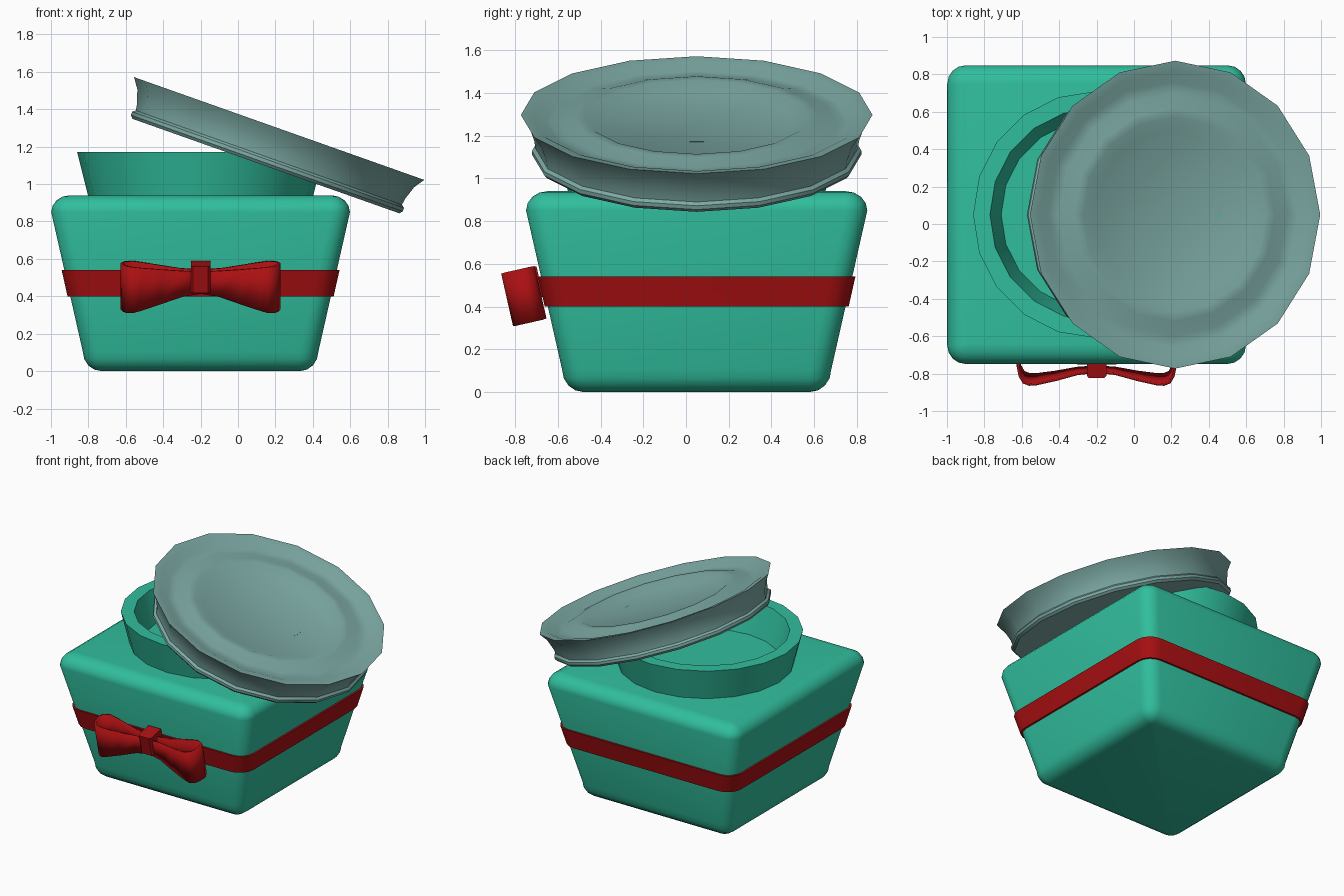
import bpy, bmesh, math
from mathutils import Vector

if "Cube" in bpy.data.objects:
    bpy.data.objects.remove(bpy.data.objects["Cube"])

CX, CY = -0.2, 0.05      # box centre


def material(name, rgb):
    m = bpy.data.materials.new(name)
    m.diffuse_color = (*rgb, 1)
    m.use_nodes = True
    m.node_tree.nodes["Principled BSDF"].inputs["Base Color"].default_value = m.diffuse_color
    return m


TEAL = material("teal", (0.030, 0.515, 0.337))
GREY = material("grey_green", (0.205, 0.402, 0.376))
RED = material("red", (0.40, 0.005, 0.006))


def loft(name, rings, mat, caps=(True, True), closed=False, angle=35):
    """Skin a list of vertex rings into one object."""
    bm = bmesh.new()
    vs = [[bm.verts.new(p) for p in r] for r in rings]
    n = len(vs[0])
    pairs = list(zip(vs, vs[1:])) + ([(vs[-1], vs[0])] if closed else [])
    for a, b in pairs:
        for i in range(n):
            j = (i + 1) % n
            bm.faces.new((a[i], a[j], b[j], b[i]))
    if caps[0]:
        bm.faces.new(vs[0][::-1])
    if caps[1]:
        bm.faces.new(vs[-1])
    bmesh.ops.recalc_face_normals(bm, faces=bm.faces)
    return finish(name, bm, mat, angle)


def finish(name, bm, mat, angle):
    me = bpy.data.meshes.new(name)
    bm.to_mesh(me)
    bm.free()
    ob = bpy.data.objects.new(name, me)
    bpy.context.collection.objects.link(ob)
    me.materials.append(mat)
    bpy.ops.object.select_all(action='DESELECT')
    ob.select_set(True)
    bpy.context.view_layer.objects.active = ob
    bpy.ops.object.shade_smooth_by_angle(angle=math.radians(angle))
    return ob


def round_square(half, r, z, seg=4):
    pts = []
    for k, (sx, sy) in enumerate([(1, 1), (-1, 1), (-1, -1), (1, -1)]):
        for i in range(seg + 1):
            a = math.radians(90 * (k + i / seg))
            pts.append((CX + sx * (half - r) + r * math.cos(a),
                        CY + sy * (half - r) + r * math.sin(a), z))
    return pts


def circle(r, z, n, x=0, y=0):
    return [(x + r * math.cos(2 * math.pi * i / n),
             y + r * math.sin(2 * math.pi * i / n), z) for i in range(n)]


def wall(z):
    """Half width of the tapered box at height z."""
    return 0.80 + (z - 0.856) * 0.225


# Tapered box with rounded edges
rings, R = [], 0.1
for i in range(5):
    t = math.radians(90 * i / 4)
    d = R * (1 - math.sin(t))
    rings.append(round_square(wall(0.1) - d, R - d * 0.9, 0.105 * (1 - math.cos(t))))
for i in range(5):
    t = math.radians(90 * i / 4)
    d = R * (1 - math.cos(t))
    rings.append(round_square(wall(0.85) - d, R - d * 0.9, 0.85 + 0.09 * math.sin(t)))
loft("box_body", rings, TEAL)

# Flared neck on top of the box, with a floor inside
neck = [(0.60, 0.93), (0.66, 1.172), (0.57, 1.172), (0.51, 0.945)]
loft("neck", [circle(r, z, 20, CX, CY) for r, z in neck], TEAL, caps=(False, True))

# Ribbon around the box
band = [(0.40, 0.0), (0.40, 0.014), (0.54, 0.014), (0.54, 0.0)]
loft("ribbon_band", [round_square(wall(z) + o, R + o, z) for z, o in band],
     RED, caps=(False, False))

# Tilted lid, turned from one profile (radius, height)
profile = [(0.70, -0.213), (0.757, -0.213), (0.771, -0.197), (0.771, -0.178),
           (0.755, -0.165), (0.760, -0.13), (0.785, -0.055), (0.823, 0.0),
           (0.77, -0.006), (0.71, -0.034), (0.65, -0.034), (0.57, -0.010),
           (0.52, -0.010), (0.45, -0.040)]
lid = loft("lid", [circle(r, z, 16) for r, z in profile], GREY)
lid.location = (0.22, 0.05, 1.297)
lid.rotation_euler = (0, math.radians(19.5), 0)

# Bow frame: follows the sloping front wall
UP = Vector((0, -0.22, 0.975))
OUT = Vector((0, -0.975, -0.22))
ORIGIN = Vector((CX, CY - wall(0.5) - 0.01, 0.5))


def bow_point(x, depth, h):
    return ORIGIN + Vector((x, 0, 0)) + OUT * depth + UP * h


# Bow loops: a ribbon path (x, depth) that widens towards its end
path = [(0.0, 0.055), (0.12, 0.05), (0.27, 0.025), (0.36, 0.015), (0.405, 0.03),
        (0.42, 0.065), (0.41, 0.115), (0.39, 0.15), (0.36, 0.162), (0.32, 0.16),
        (0.22, 0.14), (0.1, 0.11), (0.0, 0.10)]
for side, name in ((-1, "bow_loop_left"), (1, "bow_loop_right")):
    bm = bmesh.new()
    cols = []
    for x, d in path:
        t = min(1, max(0, (x - 0.05) / 0.32))
        cols.append([bm.verts.new(bow_point(side * x, d, h))
                     for h in (-0.065 - 0.095 * t, 0.055 + 0.04 * t)])
    for a, b in zip(cols, cols[1:]):
        f = (a[0], b[0], b[1], a[1])
        bm.faces.new(f if side < 0 else f[::-1])
    ob = finish(name, bm, RED, 50)
    s = ob.modifiers.new("thickness", 'SOLIDIFY')
    s.thickness = 0.014
    s.offset = 0

# Bow knot
knot = [(-0.052, 0.0), (-0.052, 0.115), (-0.04, 0.128), (0.04, 0.128),
        (0.052, 0.115), (0.052, 0.0)]
loft("bow_knot", [[bow_point(x, d, h) for x, d in knot] for h in (-0.055, 0.09)], RED)
